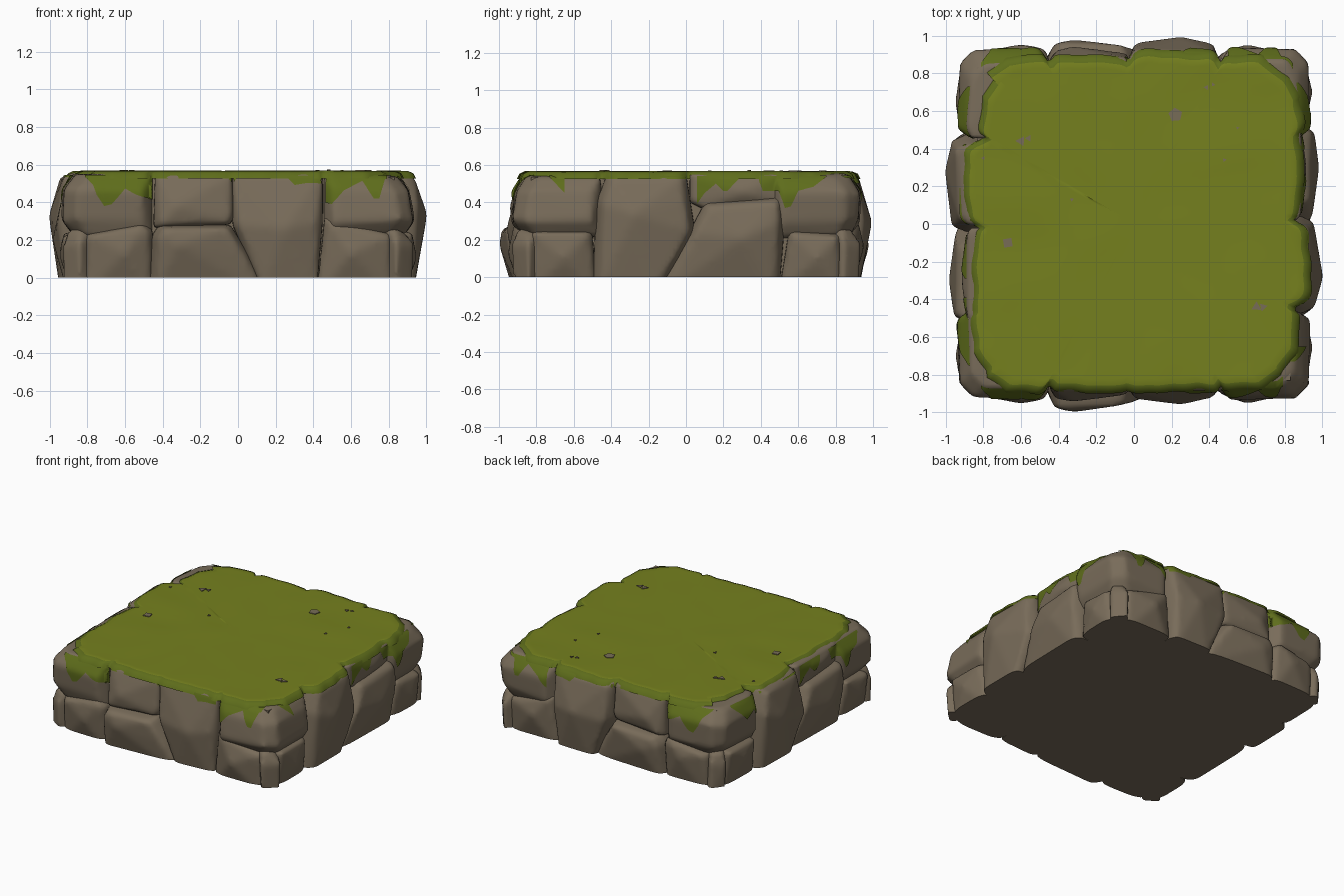
import bpy, bmesh, math, random
from mathutils import Vector, noise
from mathutils.bvhtree import BVHTree

if "Cube" in bpy.data.objects:
    bpy.data.objects.remove(bpy.data.objects["Cube"])

random.seed(4)


def material(name, rgb):
    m = bpy.data.materials.new(name)
    m.diffuse_color = (*rgb, 1)
    m.use_nodes = True
    m.node_tree.nodes["Principled BSDF"].inputs["Base Color"].default_value = m.diffuse_color
    return m


ROCK = material("brown rock", (.190, .150, .102))
GRASS = material("grass green", (.178, .216, .013))
MOSS = material("dark moss green", (.112, .152, .011))
CHIP = material("grey brown chip", (.185, .152, .095))

all_verts, all_polys = [], []      # every stone surface, for draping the moss


def add_object(name, bm, mats):
    me = bpy.data.meshes.new(name)
    bm.to_mesh(me)
    bm.free()
    for m in mats:
        me.materials.append(m)
    ob = bpy.data.objects.new(name, me)
    bpy.context.collection.objects.link(ob)
    return ob


def stone(name, points):
    """Convex boulder, softened by remeshing and cut flat at the ground."""
    bm = bmesh.new()
    for p in points:
        bm.verts.new(p)
    res = bmesh.ops.convex_hull(bm, input=bm.verts[:])
    junk = {g for g in res["geom_interior"] + res["geom_unused"]
            if isinstance(g, bmesh.types.BMVert)}
    bmesh.ops.delete(bm, geom=list(junk), context='VERTS')
    ob = add_object(name, bm, [])
    r = ob.modifiers.new("soften", 'REMESH')
    r.mode, r.voxel_size = 'VOXEL', .021
    s = ob.modifiers.new("relax", 'SMOOTH')
    s.iterations, s.factor = 3, .5
    dg = bpy.context.evaluated_depsgraph_get()
    bm = bmesh.new()
    bm.from_mesh(ob.evaluated_get(dg).to_mesh())
    bpy.data.objects.remove(ob)
    cut = bmesh.ops.bisect_plane(bm, geom=bm.verts[:] + bm.edges[:] + bm.faces[:],
                                 plane_co=(0, 0, 0), plane_no=(0, 0, -1), clear_outer=True)
    rim = [e for e in cut["geom_cut"] if isinstance(e, bmesh.types.BMEdge)]
    if rim:
        bmesh.ops.contextual_create(bm, geom=rim)
    bmesh.ops.recalc_face_normals(bm, faces=bm.faces[:])
    for f in bm.faces:
        f.smooth = len(f.verts) < 6
    bm.verts.index_update()
    base = len(all_verts)
    all_verts.extend(v.co.copy() for v in bm.verts)
    all_polys.extend([base + v.index for v in f.verts] for f in bm.faces)
    add_object(name, bm, [ROCK])


# Map (along wall, outward, up) to each side of the block
SIDES = {
    "front": lambda s, d, z: Vector((s, -d, z)),
    "right": lambda s, d, z: Vector((d, s, z)),
    "back": lambda s, d, z: Vector((s, d, z)),
    "left": lambda s, d, z: Vector((-d, -s, z)),
}

# Stone outlines (along, up): bulge depth, position of the bulge, outline
WALL_A = [
    ("middle_upper", .945, -.33, [(-.45, .26), (-.04, .28), (-.02, .32), (-.03, .555), (-.44, .555)]),
    ("middle_lower", 1.0, -.32, [(-.47, 0), (.14, 0), (.06, .12), (-.04, .28), (-.42, .28), (-.46, .22)]),
    ("tall", .96, .25, [(.12, 0), (.42, 0), (.45, .3), (.45, .56), (-.03, .56), (-.03, .28)]),
    ("right_lower", .955, .6, [(.42, 0), (.82, 0), (.82, .23), (.46, .33)]),
    ("left_lower", .955, -.6, [(-.81, 0), (-.46, 0), (-.45, .25), (-.5, .29), (-.81, .23)]),
]
WALL_B = [
    ("left_lower", .95, -.65, [(-.83, 0), (-.48, 0), (-.5, .25), (-.83, .25)]),
    ("tall", 1.005, -.28, [(-.5, 0), (-.14, 0), (.05, .24), (.02, .42), (0, .56), (-.42, .56), (-.48, .4)]),
    ("slanted", .985, .3, [(-.14, 0), (.5, 0), (.53, .3), (.52, .43), (.1, .4), (.02, .24)]),
    ("upper", .92, .3, [(.02, .4), (.1, .36), (.53, .4), (.53, .555), (.02, .555)]),
    ("right_lower", .95, .7, [(.5, 0), (.83, 0), (.83, .23), (.55, .25)]),
]
for side, place in SIDES.items():
    for part, d, peak, poly in (WALL_A if side in ("front", "back") else WALL_B):
        if side == "back":
            d += {"tall": .035, "middle_lower": -.02}.get(part, 0)
        cs = sum(p[0] for p in poly) / len(poly)
        cz = sum(p[1] for p in poly) / len(poly)
        pts = [place(peak, d, cz + random.uniform(-.03, .03))]
        for s, z in poly:
            zo = z if z > 0 else -.06
            zi = cz + (z - cz) * .88 if z > 0 else -.06
            pts.append(place(s, .6, zo))
            pts.append(place(s, .875, zo))
            # the bulge fades away from its peak, and to the top and bottom
            fade = .04 * abs(z - .27) / .27 + .09 * abs(s - peak) + random.uniform(0, .02)
            pts.append(place(cs + (s - cs) * .86, max(.885, d - fade), zi))
        stone(f"{side}_{part}_stone", pts)

# Corner stones: a large one on top of a small one at each corner
for sx in (-1, 1):
    for sy in (-1, 1):
        tag = ("front" if sy < 0 else "back") + ("_left" if sx < 0 else "_right")
        for level, inner, ch, rings in (
                ("upper", .46, .08, [(.22, .875), (.3, .93), (.46, .925), (.545, .865)]),
                ("lower", .79, .085, [(-.06, .91), (.17, .93), (.25, .885)])):
            pts = []
            for z, r in rings:
                ru, rv = (r + random.uniform(-.014, .014) for _ in range(2))
                fp = [(.4, .4), (inner, .865), (inner + .05, rv), (ru - ch, rv - .01),
                      (ru - .01, rv - ch), (ru, inner + .05), (.865, inner)]
                pts += [Vector((sx * u, sy * v, z + random.uniform(-.012, .012)))
                        for u, v in fp]
            stone(f"{tag}_{level}_corner_stone", pts)

# Solid core behind the stones
bm = bmesh.new()
bmesh.ops.create_cube(bm, size=1)
for v in bm.verts:
    v.co = (v.co.x * 1.66, v.co.y * 1.66, (v.co.z + .5) * .535)
add_object("rock_core", bm, [ROCK])

bvh = BVHTree.FromPolygons(all_verts, all_polys)


def hit(place, s, z):
    p = bvh.ray_cast(place(s, 1.3, z), place(0, -1, 0))
    return (p[0], p[1]) if p[0] and p[3] < .5 else None


def face_outward(bm):
    bm.normal_update()
    for f in bm.faces:
        c = f.calc_center_median()
        if f.normal.dot(Vector((c.x, c.y, .6))) < 0:
            f.normal_flip()
        f.smooth = True


# Lower edge of the hanging moss (along, height) for the two patterns
DRIP_A = [(-.95, .54), (-.82, .54), (-.77, .49), (-.75, .44), (-.71, .38), (-.67, .39), (-.6, .47),
          (-.54, .44), (-.45, .41), (-.43, .54), (-.06, .54), (-.03, .49), (0, .54), (.25, .54),
          (.3, .49), (.36, .5), (.45, .5), (.46, .4), (.5, .39), (.56, .46), (.66, .51), (.72, .42),
          (.75, .42), (.78, .52), (.95, .54)]
DRIP_B = [(-.95, .46), (-.9, .5), (-.86, .54), (-.74, .54), (-.62, .42), (-.54, .46), (-.49, .41),
          (-.45, .5), (-.4, .54), (0, .53), (.02, .38), (.05, .38), (.1, .45), (.16, .5), (.2, .46),
          (.22, .46), (.3, .54), (.38, .54), (.41, .46), (.5, .46), (.53, .37), (.56, .38),
          (.6, .46), (.68, .48), (.76, .54), (.95, .54)]


def lerp_table(tab, x):
    for (a, za), (b, zb) in zip(tab, tab[1:]):
        if a <= x <= b:
            return za + (zb - za) * (x - a) / (b - a)
    return .54


# Moss hanging over the walls, draped on the stones
ROWS = 8
bm = bmesh.new()
for side, place in SIDES.items():
    tab = DRIP_A if side in ("front", "back") else DRIP_B
    prev = None
    for i in range(-91, 92):
        s = i / 100
        low = lerp_table(tab, s)
        col = None
        if low < .535:
            hits = [hit(place, s, .54 + (low - .54) * k / ROWS) for k in range(ROWS + 1)]
            if all(hits):
                col = [bm.verts.new(h[0] + h[1] * .006) for h in hits]
        if prev and col:
            for k in range(ROWS):
                bm.faces.new((prev[k], col[k], col[k + 1], prev[k + 1]))
        prev = col
face_outward(bm)
add_object("hanging_moss", bm, [MOSS])


def ground(x, y):
    return .566 + .004 * noise.noise(Vector((x * 4, y * 4, 1)))


# Grass cap: outline follows the stone tops, corners left bare
outline = []
for side, step in (("front", 1), ("right", 1), ("back", -1), ("left", 1)):
    for i in range(-78, 79, 2):
        s = step * i / 100
        h = hit(SIDES[side], s, .515)
        q = SIDES[side](s, .5, 0)
        d = abs(h[0].dot(SIDES[side](0, 1, 0))) if h else .86
        d += .015 * noise.noise(Vector((q.x * 9, q.y * 9, 0)))
        d -= max(0, abs(s) - .68) * .6
        if side == "left":
            d -= .03 if s > -.45 else .07
        outline.append((SIDES[side], s, d))
bm = bmesh.new()
rings = [[bm.verts.new(pl(s, d + o, z)) for pl, s, d in outline]
         for o, z in ((.002, .525), (-.012, .553))]
edge = [pl(s * .97, d - .04, 0) for pl, s, d in outline]
for f in (1, .96, .9, .8, .7, .6, .5, .4, .3, .2, .1):
    rings.append([bm.verts.new((p.x * f, p.y * f, ground(p.x * f, p.y * f))) for p in edge])
n = len(outline)
for r, (a, b) in enumerate(zip(rings, rings[1:])):
    for i in range(n):
        j = (i + 1) % n
        bm.faces.new((a[i], a[j], b[j], b[i])).material_index = 1 if r < 2 else 0
bm.faces.new(rings[-1])
face_outward(bm)
add_object("grass_cap", bm, [GRASS, MOSS])

# Small stone chips lying in the grass
bm = bmesh.new()
for x, y, r, k in ((.22, .58, .038, 5), (-.6, .44, .03, 3), (-.56, .455, .02, 3),
                   (.65, -.44, .03, 3), (.685, -.44, .024, 3), (-.67, -.1, .032, 4),
                   (.385, .725, .016, 3), (.42, .74, .012, 3), (.48, .34, .012, 3),
                   (-.33, .13, .012, 3), (.55, .51, .01, 3), (-.8, .35, .012, 3)):
    t = random.uniform(0, 6)
    ring = [(x + r * math.cos(t + a * math.tau / k), y + r * math.sin(t + a * math.tau / k))
            for a in range(k)]
    top = [bm.verts.new((u, v, ground(x, y) + .005)) for u, v in ring]
    low = [bm.verts.new((u, v, ground(x, y) - .003)) for u, v in ring]
    bm.faces.new(top)
    for a in range(k):
        bm.faces.new((low[a], low[(a + 1) % k], top[(a + 1) % k], top[a]))
add_object("stone_chips", bm, [CHIP])
